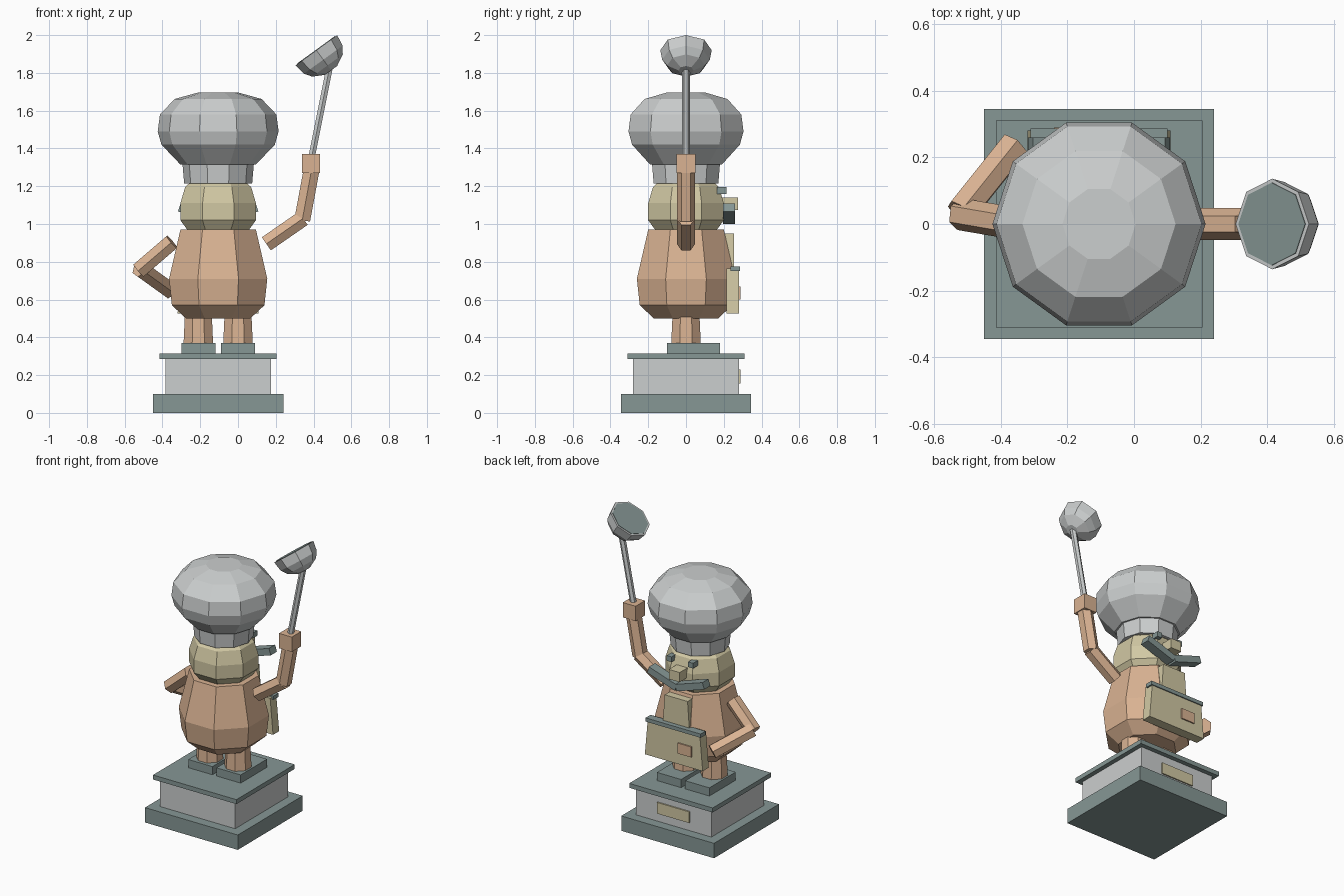
import bpy, bmesh
from math import cos, sin, pi, radians
from mathutils import Vector, Matrix

cube = bpy.data.objects.get("Cube")
if cube:
    bpy.data.objects.remove(cube)

CX = -0.105  # axis of the standing figure


def material(name, r, g, b):
    m = bpy.data.materials.new(name)
    m.use_nodes = True
    m.diffuse_color = (r, g, b, 1)
    m.node_tree.nodes["Principled BSDF"].inputs["Base Color"].default_value = (r, g, b, 1)
    return m


grey = material("light grey", 0.6, 0.62, 0.62)
slate = material("slate green", 0.24, 0.31, 0.30)
peach = material("peach", 0.70, 0.45, 0.29)
tan = material("tan", 0.64, 0.58, 0.37)


def finish(name, bm, mat):
    bmesh.ops.recalc_face_normals(bm, faces=bm.faces)
    me = bpy.data.meshes.new(name)
    bm.to_mesh(me)
    bm.free()
    me.materials.append(mat)
    ob = bpy.data.objects.new(name, me)
    bpy.context.collection.objects.link(ob)
    return ob


def box(name, mat, x, y, z, taper=1.0, tilt=0):
    """Box between (min, max) pairs; taper narrows the top in x, tilt turns it about y."""
    bm = bmesh.new()
    bmesh.ops.create_cube(bm, size=1)
    for v in bm.verts:
        if v.co.z > 0:
            v.co.x *= taper
        v.co = Vector(c * (hi - lo) for c, (lo, hi) in zip(v.co, (x, y, z)))
    centre = Vector((sum(x), sum(y), sum(z))) / 2
    bm.transform(Matrix.Translation(centre) @ Matrix.Rotation(radians(tilt), 4, 'Y'))
    return finish(name, bm, mat)


def lathe(name, mat, profile, sides, origin=(CX, 0, 0), axis=(0, 0, 1), flats=False):
    """Faceted solid of (radius, distance) rings about an axis; flats puts faces square to x and y."""
    zc = Vector(axis).normalized()
    xc = Vector((0, 1, 0)).cross(zc).normalized()
    yc = zc.cross(xc)
    grow = 1 / cos(pi / sides) if flats else 1
    phase = pi / sides if flats else 0
    bm = bmesh.new()
    rings = []
    for r, d in profile:
        ring = []
        for i in range(sides):
            a = phase + 2 * pi * i / sides
            ring.append(bm.verts.new(Vector(origin) + zc * d + (xc * cos(a) + yc * sin(a)) * r * grow))
        rings.append(ring)
    for lo, hi in zip(rings, rings[1:]):
        for i in range(sides):
            j = (i + 1) % sides
            bm.faces.new((lo[i], lo[j], hi[j], hi[i]))
    bm.faces.new(rings[0][::-1])
    bm.faces.new(rings[-1])
    return finish(name, bm, mat)


def limb(name, mat, a, b, r):
    """Hexagonal rod from a to b with ridges facing front and back."""
    a, b = Vector(a), Vector(b)
    zc = (b - a).normalized()
    xc = Vector((0, 1, 0)).cross(zc).normalized()
    yc = zc.cross(xc)
    bm = bmesh.new()
    ends = []
    for p in (a, b):
        ends.append([bm.verts.new(p + (xc * sin(k * pi / 3) + yc * cos(k * pi / 3)) * r) for k in range(6)])
    for i in range(6):
        j = (i + 1) % 6
        bm.faces.new((ends[0][i], ends[0][j], ends[1][j], ends[1][i]))
    bm.faces.new(ends[0])
    bm.faces.new(ends[1])
    return finish(name, bm, mat)


def span(half, centre=CX):
    return (centre - half, centre + half)


# Pedestal
for name, mat, half, z in (("pedestal_foot", slate, 0.345, (0, 0.1)),
                           ("pedestal_block", grey, 0.28, (0.1, 0.285)),
                           ("pedestal_slab", slate, 0.31, (0.285, 0.315))):
    box(name, mat, span(half), (-half, half), z)
box("plaque", tan, span(0.12), (0.28, 0.289), (0.155, 0.23))

# Shoes and legs
for side, s in (("left", 1), ("right", -1)):
    c = CX + s * 0.105
    box(side + "_shoe", slate, span(0.09, c), (-0.1, 0.18), (0.315, 0.37))
    lathe(side + "_leg", peach, [(0.078, 0.37), (0.07, 0.55)], 8, (c, 0, 0), flats=True)

# Body, head and hat
lathe("body", peach, [(0.17, 0.5), (0.245, 0.57), (0.26, 0.71), (0.2, 0.97)], 8, flats=True)
lathe("head", tan, [(0.16, 0.965), (0.2, 1.02), (0.2, 1.11), (0.175, 1.195), (0.15, 1.218)],
      8, flats=True)
lathe("hat_band", grey, [(0.18, 1.215), (0.19, 1.33)], 10)
lathe("hat_crown", grey, [(0.2, 1.315), (0.3, 1.42), (0.32, 1.49), (0.308, 1.58),
                          (0.23, 1.662), (0.11, 1.695)], 10)

# Face
box("nose", tan, span(0.04), (0.17, 0.275), (1.075, 1.14))
for side, s in (("left", 1), ("right", -1)):
    box(side + "_eye", slate, span(0.018, CX + s * 0.08), (0.165, 0.215), (1.16, 1.195))
    box(side + "_moustache", slate, span(0.108, CX + s * 0.103), (0.195, 0.26),
        (1.032, 1.077), tilt=-s * 18)

# Apron
box("apron_bib", tan, span(0.1), (0.2, 0.255), (0.74, 0.95), taper=0.85)
box("apron_skirt", tan, span(0.215), (0.215, 0.28), (0.525, 0.765), taper=0.9)
box("apron_trim", slate, span(0.205), (0.235, 0.287), (0.75, 0.775))
box("apron_patch", peach, span(0.05, -0.19), (0.28, 0.289), (0.6, 0.67))

# Raised left arm
elbow = (0.345, 0, 1.03)
limb("left_upper_arm", peach, (0.15, 0, 0.895), elbow, 0.0485)
limb("left_forearm", peach, (0.34, 0, 1.02), (0.39, 0, 1.29), 0.0485)
box("left_hand", peach, (0.34, 0.435), (-0.05, 0.05), (1.27, 1.37))

# Right arm bent to the hip
limb("right_upper_arm", peach, (-0.35, 0, 0.905), (-0.525, 0.03, 0.755), 0.0485)
limb("right_forearm", peach, (-0.52, 0.035, 0.765), (-0.36, 0.235, 0.65), 0.0485)

# Ladle
limb("ladle_handle", grey, (0.387, 0, 1.34), (0.485, 0, 1.83), 0.02)
rim, down = (0.415, 0, 1.92), (0.588, 0, -0.81)
lathe("ladle_bowl", grey, [(0.136, 0), (0.126, 0.062), (0.1, 0.1), (0.04, 0.132)], 8, rim, down)
lathe("ladle_inside", slate, [(0.124, -0.003), (0.124, 0.003)], 8, rim, down)
